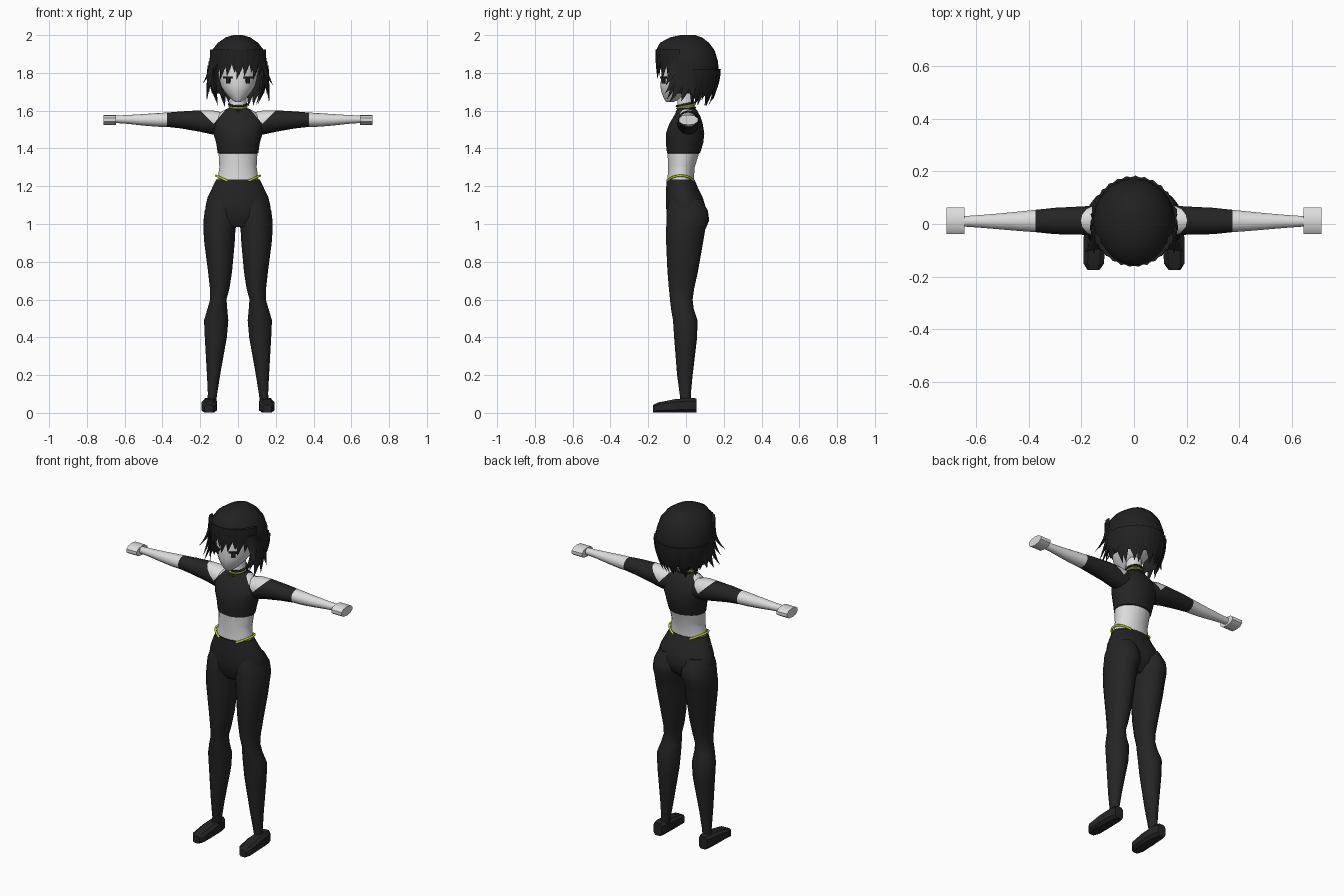
import bpy, bmesh, math, random
from mathutils import Vector, Matrix

if "Cube" in bpy.data.objects:
    bpy.data.objects.remove(bpy.data.objects["Cube"])
random.seed(4)


def material(name, rgb):
    m = bpy.data.materials.new(name)
    m.diffuse_color = (*rgb, 1)
    m.use_nodes = True
    m.node_tree.nodes["Principled BSDF"].inputs["Base Color"].default_value = m.diffuse_color
    return m


SKIN = material("pale_skin", (0.72, 0.72, 0.72))
CLOTH = material("black_cloth", (0.018, 0.018, 0.018))
HAIR = material("black_hair", (0.015, 0.015, 0.015))
LIME = material("lime_trim", (0.62, 0.75, 0.01))


def finish(bm, name, mats, angle=40):
    bmesh.ops.recalc_face_normals(bm, faces=bm.faces)
    me = bpy.data.meshes.new(name)
    bm.to_mesh(me)
    bm.free()
    ob = bpy.data.objects.new(name, me)
    bpy.context.collection.objects.link(ob)
    for m in mats:
        me.materials.append(m)
    bpy.ops.object.select_all(action='DESELECT')
    ob.select_set(True)
    bpy.context.view_layer.objects.active = ob
    if angle:
        bpy.ops.object.shade_smooth_by_angle(angle=math.radians(angle))
    return ob


def loft(rings, axis='z', n=16, power=1.0, side=1):
    """Rings are (position, a0, a1, b0, b1): extents across the axis."""
    bm = bmesh.new()
    loops = []
    for t, a0, a1, b0, b1 in rings:
        loop = []
        for i in range(n):
            th = 2 * math.pi * (i + 0.5) / n
            c, s = math.cos(th), math.sin(th)
            c = math.copysign(abs(c) ** power, c)
            s = math.copysign(abs(s) ** power, s)
            a = (a0 + a1) / 2 + c * (a1 - a0) / 2
            b = (b0 + b1) / 2 + s * (b1 - b0) / 2
            p = {'z': (a, b, t), 'x': (t, a, b), 'y': (a, t, b)}[axis]
            loop.append(bm.verts.new((p[0] * side, p[1], p[2])))
        loops.append(loop)
    for l0, l1 in zip(loops, loops[1:]):
        for i in range(n):
            j = (i + 1) % n
            bm.faces.new((l0[i], l0[j], l1[j], l1[i]))
    bm.faces.new(loops[0])
    bm.faces.new(loops[-1])
    return bm


def sym(rows):
    return [(z, -w, w, f, b) for z, w, f, b in rows]


def cut(bm, co, no):
    bmesh.ops.bisect_plane(bm, geom=bm.verts[:] + bm.edges[:] + bm.faces[:],
                           plane_co=co, plane_no=no, dist=1e-5)


def shoulder_cuts(bm, s):
    cut(bm, (0.20 * s, 0, 1.60), (s, 0, -1))
    cut(bm, (0.07 * s, 0, 1.60), (s, 0, 0.85))


def bare_shoulder(c):
    x = abs(c.x)
    return x < c.z - 1.40 and x > 0.07 + (1.60 - c.z) * 0.85


# Torso: bare midriff and neck, black crop top with cut-out shoulders
bm = loft(sym([(1.21, .113, -.10, .042), (1.25, .107, -.098, .043), (1.30, .100, -.095, .047),
               (1.374, .104, -.099, .070), (1.376, .109, -.102, .076), (1.43, .117, -.108, .093),
               (1.48, .132, -.107, .098), (1.53, .140, -.090, .090), (1.57, .125, -.066, .077),
               (1.60, .080, -.050, .060), (1.615, .047, -.046, .046), (1.71, .042, -.045, .040)]), n=20)
for s in (1, -1):
    shoulder_cuts(bm, s)
for f in bm.faces:
    c = f.calc_center_median()
    f.material_index = 0 if c.z < 1.375 or c.z > 1.615 or bare_shoulder(c) else 1
finish(bm, "torso", [SKIN, CLOTH])

# Hips
finish(loft(sym([(.985, .10, -.07, .04), (1.03, .165, -.10, .09), (1.09, .175, -.107, .105),
                 (1.14, .163, -.108, .090), (1.19, .139, -.106, .065), (1.235, .117, -.104, .046)]), n=20),
       "trouser_hips", [CLOTH])

for s, tag in ((1, "left"), (-1, "right")):
    # Trouser leg
    finish(loft([(.06, .115, .165, -.03, .026), (.10, .110, .160, -.034, .026), (.20, .094, .165, -.048, .036),
                 (.40, .058, .177, -.064, .060), (.49, .050, .181, -.070, .062), (.55, .056, .163, -.080, .042),
                 (.60, .060, .148, -.086, .036), (.66, .044, .150, -.092, .045), (.75, .030, .160, -.100, .065),
                 (.90, .016, .180, -.107, .092), (.97, .012, .185, -.107, .104), (1.02, .002, .184, -.106, .125),
                 (1.07, .004, .178, -.104, .118), (1.13, .015, .155, -.09, .085)], side=s),
           tag + "_trouser_leg", [CLOTH])
    # Shoe
    finish(loft([(-.175, .13, .178, 0, .043), (-.15, .112, .194, 0, .056), (-.06, .108, .194, 0, .074),
                 (.03, .112, .188, 0, .082), (.055, .122, .178, 0, .078)], 'y', 8, .6, s),
           tag + "_shoe", [CLOTH], 25)
    # Arm with black sleeve
    bm = loft([(.08, -.045, .07, 1.47, 1.59), (.14, -.048, .072, 1.475, 1.602), (.20, -.042, .068, 1.488, 1.602),
               (.30, -.040, .063, 1.506, 1.596), (.375, -.032, .055, 1.514, 1.590), (.43, -.028, .049, 1.515, 1.587),
               (.50, -.022, .042, 1.521, 1.582), (.58, -.015, .035, 1.530, 1.577), (.65, -.010, .030, 1.535, 1.574)],
              'x', 14, 1, s)
    shoulder_cuts(bm, s)
    for f in bm.faces:
        c = f.calc_center_median()
        f.material_index = 0 if abs(c.x) > .375 or bare_shoulder(c) else 1
    finish(bm, tag + "_arm", [SKIN, CLOTH])
    # Fist block
    finish(loft([(.645, -.04, .065, 1.524, 1.578), (.713, -.04, .065, 1.524, 1.578)], 'x', 10, .9, s),
           tag + "_hand", [SKIN])

# Head
finish(loft(sym([(1.645, .014, -.105, -.07), (1.665, .042, -.118, -.02), (1.70, .072, -.132, .04),
                 (1.73, .091, -.137, .08), (1.77, .101, -.134, .10), (1.85, .115, -.130, .12),
                 (1.93, .09, -.09, .10)]), n=20), "head", [SKIN])

# Eyes: thin lash and iris plates laid on the face
for s, tag in ((1, "left"), (-1, "right")):
    for part, x, y, z, w, h in (("lash", .054, -.119, 1.775, .056, .010), ("iris", .052, -.119, 1.757, .024, .026)):
        bm = bmesh.new()
        bmesh.ops.create_cube(bm, size=1, matrix=Matrix.Translation((x * s, y, z)) @
                              Matrix.Rotation(math.radians(31) * s, 4, 'Z') @
                              Matrix.Diagonal((w, .008, h, 1)))
        finish(bm, tag + "_eye_" + part, [HAIR], 0)

# Hair cap, open over the face
bm = loft(sym([(2.0, .025, -.03, .05), (1.988, .065, -.085, .085), (1.96, .107, -.138, .122),
               (1.92, .138, -.160, .152), (1.86, .154, -.158, .171), (1.80, .157, -.150, .174),
               (1.74, .152, -.140, .162), (1.69, .138, -.12, .143)]), n=28)
gone = [f for f in bm.faces if f.calc_center_median().z < 1.70 and len(f.verts) > 4]
for f in bm.faces:
    c = f.calc_center_median()
    if c.z < 1.85 and c.y < -.075 and len(f.verts) == 4:
        gone.append(f)
bmesh.ops.delete(bm, geom=gone, context='FACES')
finish(bm, "hair_cap", [HAIR], 60)


def on_head(deg, r, z):
    a = math.radians(deg)
    return Vector((math.sin(a) * .155 * r, .006 - math.cos(a) * .163 * r, z))


def lock(bm, a0, z0, a1, r1, z1, w, r0=.97, steps=6):
    """Tapered lock hanging from angle a0 to its tip at angle a1."""
    prev = None
    for i in range(steps + 1):
        t = i / steps
        p = on_head(a0 + (a1 - a0) * t * t, r0 + (r1 - r0) * t * t, z0 + (z1 - z0) * t)
        out = Vector((p.x, p.y, 0)).normalized()
        across = Vector((0, 0, 1)).cross(out)
        k = w * max(.02, (1 - t ** 1.8))
        ring = [bm.verts.new(p + d) for d in (across * k, out * k * .4, -across * k, -out * k * .4)]
        if prev:
            for j in range(4):
                bm.faces.new((prev[j], prev[(j + 1) % 4], ring[(j + 1) % 4], ring[j]))
        else:
            bm.faces.new(ring)
        prev = ring
    bm.faces.new(prev)


# Fringe
bm = bmesh.new()
for i, a in enumerate(range(-66, 67, 12)):
    lock(bm, a, 1.925, a - 9 + 4 * (i % 3), .96, 1.765 + .018 * (i % 3), .029)
finish(bm, "hair_fringe", [HAIR], 50)

# Side locks flicking outwards
bm = bmesh.new()
for s in (1, -1):
    for a0, z0, a1, r1, z1, w in ((64, 1.88, 60, 1.38, 1.735, .036), (72, 1.86, 54, 1.22, 1.69, .036),
                                  (80, 1.84, 62, 1.20, 1.645, .036), (70, 1.82, 48, .98, 1.66, .026),
                                  (92, 1.82, 80, 1.10, 1.65, .036), (100, 1.80, 100, 1.08, 1.67, .034)):
        lock(bm, a0 * s, z0, a1 * s, r1, z1 + (.01 if s < 0 else 0), w)
finish(bm, "hair_side_locks", [HAIR], 50)

# Back locks
bm = bmesh.new()
for a in range(106, 256, 12):
    lock(bm, a, 1.82, a + random.uniform(-8, 8), random.uniform(.66, .86), random.uniform(1.615, 1.66), .038, 1.0)
finish(bm, "hair_back_locks", [HAIR], 50)


def cord(name, pts, r, mat, closed=False):
    cu = bpy.data.curves.new(name, 'CURVE')
    cu.dimensions = '3D'
    cu.bevel_depth, cu.bevel_resolution = r, 1
    sp = cu.splines.new('POLY')
    sp.points.add(len(pts) - 1)
    for q, p in zip(sp.points, pts):
        q.co = (*p, 1)
    sp.use_cyclic_u = closed
    cu.materials.append(mat)
    bpy.context.collection.objects.link(bpy.data.objects.new(name, cu))


# Lime hip straps and collar
for s, tag in ((1, "left"), (-1, "right")):
    pts = []
    for i in range(15):
        th = math.radians(-62 + 124 * i / 14)
        pts.append((s * .117 * math.cos(th), -.028 + .079 * math.sin(th), 1.203 + .053 * math.cos(th)))
    cord(tag + "_hip_strap", pts, .006, LIME)
for name, z, r, mat in (("collar_base", 1.607, .006, CLOTH), ("collar_trim", 1.622, .004, LIME),
                        ("collar_top", 1.634, .006, CLOTH)):
    cord(name, [(.048 * math.cos(i * math.pi / 10), -.001 + .048 * math.sin(i * math.pi / 10),
                 z + .010 * math.sin(i * math.pi / 10)) for i in range(20)], r, mat, True)
